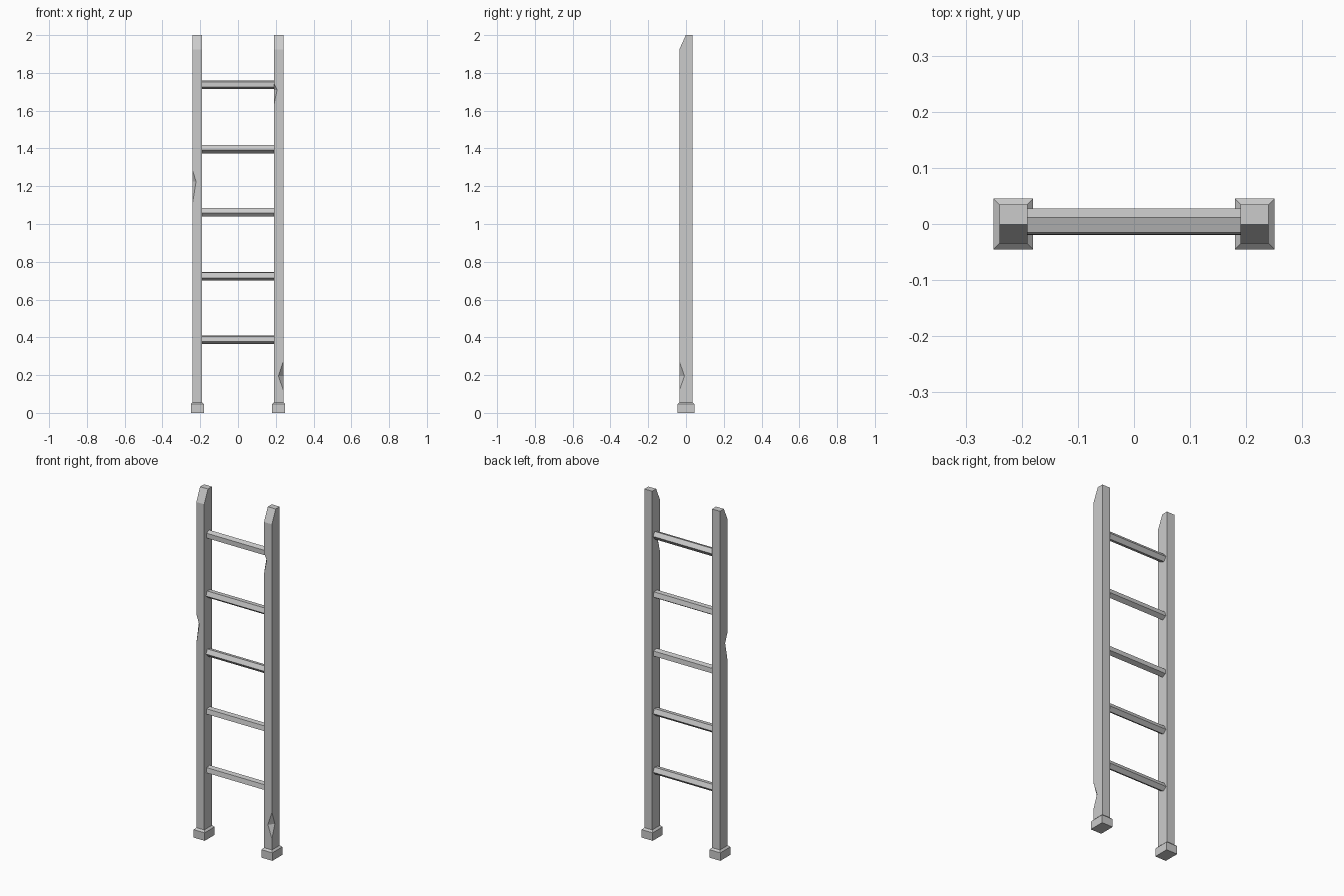
import bpy, bmesh, math
from mathutils import Vector

if "Cube" in bpy.data.objects:
    bpy.data.objects.remove(bpy.data.objects["Cube"])


def add_object(name, bm):
    bmesh.ops.recalc_face_normals(bm, faces=bm.faces)
    mesh = bpy.data.meshes.new(name)
    bm.to_mesh(mesh)
    bm.free()
    obj = bpy.data.objects.new(name, mesh)
    bpy.context.collection.objects.link(obj)
    return obj


def prism(name, profile, x0, x1):
    """Extrude a (y, z) profile along x."""
    bm = bmesh.new()
    face = bm.faces.new([bm.verts.new((x0, y, z)) for y, z in profile])
    new = bmesh.ops.extrude_face_region(bm, geom=[face])["geom"]
    bmesh.ops.translate(bm, vec=(x1 - x0, 0, 0),
                        verts=[v for v in new if isinstance(v, bmesh.types.BMVert)])
    return add_object(name, bm)


def chip(rail, x_edge, x_in, y_in, z_low, z_mid, z_high):
    """Cut a V-shaped nick out of a front corner of a rail."""
    front, side = Vector((x_in, -0.035, z_mid)), Vector((x_edge, y_in, z_mid))
    along, mid = side - front, (front + side) / 2
    bm = bmesh.new()
    for end in (front - along, side + along):
        bm.verts.new(end)
        for z in (z_low, z_high):
            bm.verts.new(end + 1.8 * (Vector((x_edge, -0.035, z)) - mid))
    bmesh.ops.convex_hull(bm, input=bm.verts)
    cutter = add_object("nick_cutter", bm)
    cutter.hide_render = True
    cutter.hide_set(True)
    mod = rail.modifiers.new("nick", 'BOOLEAN')
    mod.operation = 'DIFFERENCE'
    mod.solver = 'EXACT'
    mod.object = cutter


# Side rails with a sloped front at the top
rail_profile = [(-0.035, 0.03), (0.035, 0.03), (0.035, 2.0), (-0.001, 2.0), (-0.035, 1.925)]
left_rail = prism("left_rail", rail_profile, -0.24, -0.19)
right_rail = prism("right_rail", rail_profile, 0.19, 0.24)

# Worn nicks in the rail corners
chip(left_rail, -0.24, -0.222, -0.012, 1.113, 1.225, 1.283)
chip(right_rail, 0.24, 0.214, -0.008, 0.12, 0.195, 0.272)
chip(right_rail, 0.19, 0.207, -0.012, 1.63, 1.71, 1.745)

# Feet: blocks with a sloped shoulder up to the rail
for name, cx in (("left_foot", -0.215), ("right_foot", 0.215)):
    bm = bmesh.new()
    for hx, hy, z in ((0.035, 0.045, 0), (0.035, 0.045, 0.046), (0.025, 0.035, 0.056)):
        for sx, sy in ((-1, -1), (1, -1), (1, 1), (-1, 1)):
            bm.verts.new((cx + sx * hx, sy * hy, z))
    bmesh.ops.convex_hull(bm, input=bm.verts)
    bmesh.ops.dissolve_limit(bm, angle_limit=0.01, verts=bm.verts, edges=bm.edges)
    add_object(name, bm)

# Five-sided rungs, each turned a little differently
for i, (z, turn) in enumerate(((0.388, 62), (0.725, 61), (1.062, 42), (1.398, 51), (1.738, 0))):
    angles = [math.radians(turn + 72 * k) for k in range(5)]
    profile = [(0.004 + 0.0235 * math.cos(a), z + 0.0235 * math.sin(a)) for a in angles]
    prism(f"rung_{i + 1}", profile, -0.192, 0.192)
